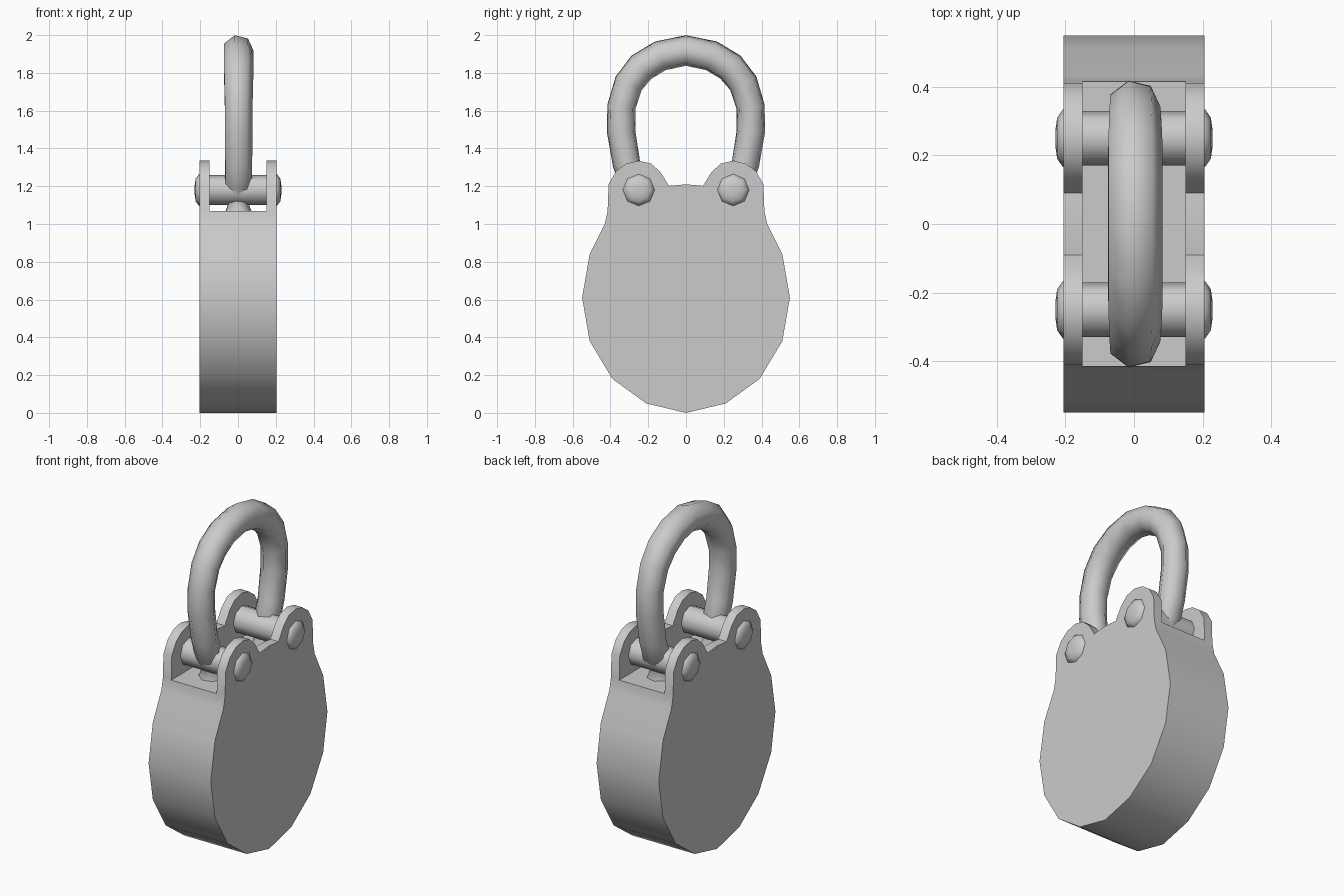
import bpy, bmesh, math
from mathutils import Vector

if "Cube" in bpy.data.objects:
    bpy.data.objects.remove(bpy.data.objects["Cube"])

grey = bpy.data.materials.new("plain grey")
grey.diffuse_color = (0.6, 0.6, 0.6, 1)
grey.use_nodes = True
grey.node_tree.nodes["Principled BSDF"].inputs["Base Color"].default_value = (0.6, 0.6, 0.6, 1)


def loft(name, rings):
    """Bridge equal-sized rings of points and cap both ends."""
    bm = bmesh.new()
    loops = [[bm.verts.new(p) for p in ring] for ring in rings]
    n = len(loops[0])
    for a, b in zip(loops, loops[1:]):
        for i in range(n):
            j = (i + 1) % n
            bm.faces.new((a[i], a[j], b[j], b[i]))
    bm.faces.new(loops[0])
    bm.faces.new(loops[-1])
    bmesh.ops.recalc_face_normals(bm, faces=bm.faces)
    mesh = bpy.data.meshes.new(name)
    bm.to_mesh(mesh)
    bm.free()
    mesh.materials.append(grey)
    obj = bpy.data.objects.new(name, mesh)
    bpy.context.collection.objects.link(obj)
    return obj


def select(obj):
    bpy.ops.object.select_all(action='DESELECT')
    obj.select_set(True)
    bpy.context.view_layer.objects.active = obj


def smooth(obj, degrees):
    select(obj)
    bpy.ops.object.shade_smooth_by_angle(angle=math.radians(degrees))


# Lock body: half outline in (y, z), mirrored, extruded along x
half = [(0.21, 0.05), (0.39, 0.18), (0.51, 0.38), (0.55, 0.61), (0.51, 0.84),
        (0.43, 1.0), (0.415, 1.07), (0.41, 1.21), (0.37, 1.28), (0.315, 1.32),
        (0.25, 1.335), (0.185, 1.32), (0.135, 1.275), (0.09, 1.202)]
outline = [(0, 0)] + half + [(0, 1.21)] + [(-y, z) for y, z in reversed(half)]
body = loft("lock_body", [[(x, y, z) for y, z in outline] for x in (-0.205, 0.205)])

# Slot between the two cheeks
slot = loft("slot_cutter", [[(x, y, z) for x, y in
            ((-0.15, -0.7), (0.15, -0.7), (0.15, 0.7), (-0.15, 0.7))] for z in (1.07, 1.6)])
cut = body.modifiers.new("slot", 'BOOLEAN')
cut.operation = 'DIFFERENCE'
cut.solver = 'EXACT'
cut.object = slot
select(body)
bpy.ops.object.modifier_apply(modifier="slot")
bpy.data.objects.remove(slot)
smooth(body, 35)


# Cross pins with shallow domed heads
def pin_ring(x, r, y):
    return [(x, y + r * math.cos(i * math.pi / 4), 1.18 + r * math.sin(i * math.pi / 4))
            for i in range(8)]


for side, y in (("front", -0.25), ("back", 0.25)):
    pin = loft(side + "_pin", [pin_ring(x, 0.08, y) for x in (-0.18, 0.18)])
    smooth(pin, 50)
    for hand, s in (("left", 1), ("right", -1)):
        head = loft(f"{side}_{hand}_pin_head", [pin_ring(s * x, r, y) for x, r in
                    ((0.195, 0.085), (0.207, 0.084), (0.224, 0.06), (0.229, 0.025))])
        smooth(head, 60)

# Shackle: seven-sided tube, narrowed where it meets the pins
# each path point is y, z, radius
arm = [(0.25, 1.06, 0.075), (0.255, 1.135, 0.045), (0.277, 1.205, 0.075),
       (0.315, 1.32, 0.075), (0.343, 1.49, 0.077), (0.342, 1.62, 0.077),
       (0.303, 1.745, 0.08), (0.235, 1.83, 0.083), (0.135, 1.89, 0.083)]
path = arm + [(0, 1.918, 0.083)] + [(-y, z, r) for y, z, r in reversed(arm)]
rings = []
for i, (y, z, r) in enumerate(path):
    a, b = path[max(i - 1, 0)], path[min(i + 1, len(path) - 1)]
    along = Vector((0, b[0] - a[0], b[1] - a[1])).normalized()
    outward = Vector((0, along.z, -along.y))
    ring = []
    for k in range(7):
        t = math.radians(-12 + k * 360 / 7)
        ring.append(Vector((0, y, z)) + Vector((r * math.sin(t), 0, 0)) + outward * r * math.cos(t))
    rings.append(ring)
shackle = loft("shackle", rings)
smooth(shackle, 60)
